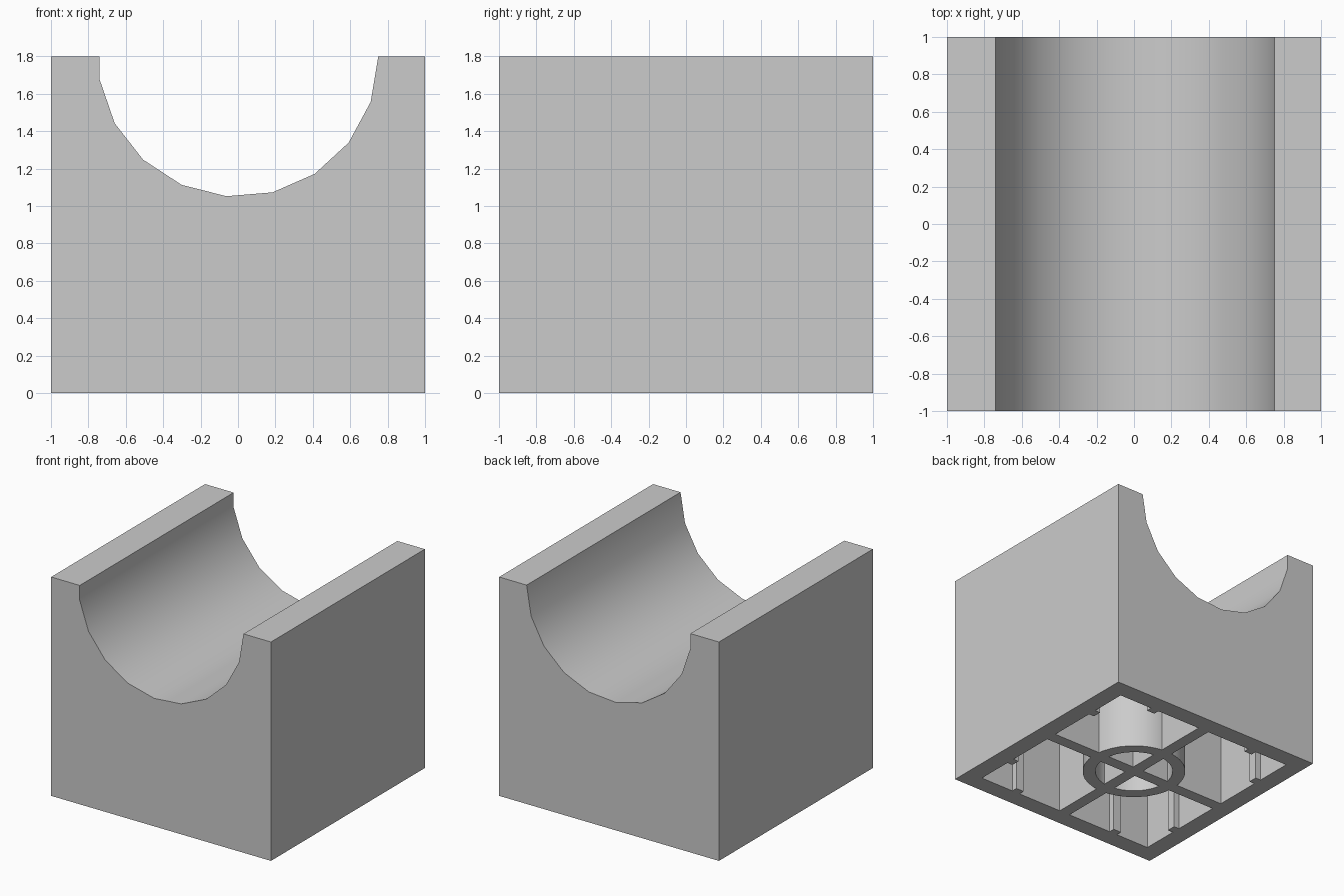
import bpy
import bmesh
from math import cos, sin, tau, radians

WALL = 0.15       # shell thickness
CAVITY = 0.9      # depth of the hollow underside
TOP = 1.8
INNER = 1 - WALL

cube = bpy.data.objects.get("Cube")
if cube:
    bpy.data.objects.remove(cube, do_unlink=True)

grey = bpy.data.materials.new("light_grey")
grey.use_nodes = True
colour = (0.6, 0.6, 0.6, 1)
grey.diffuse_color = colour
grey.node_tree.nodes["Principled BSDF"].inputs["Base Color"].default_value = colour


def finish(name, bm, smooth=False):
    bmesh.ops.recalc_face_normals(bm, faces=bm.faces)
    mesh = bpy.data.meshes.new(name)
    bm.to_mesh(mesh)
    bm.free()
    mesh.materials.append(grey)
    obj = bpy.data.objects.new(name, mesh)
    bpy.context.collection.objects.link(obj)
    if smooth:
        bpy.ops.object.select_all(action="DESELECT")
        obj.select_set(True)
        bpy.context.view_layer.objects.active = obj
        bpy.ops.object.shade_smooth_by_angle(angle=radians(30))
    return obj


def box(name, centre, size):
    bm = bmesh.new()
    bmesh.ops.create_cube(bm, size=1)
    bmesh.ops.scale(bm, verts=bm.verts, vec=size)
    bmesh.ops.translate(bm, verts=bm.verts, vec=centre)
    return finish(name, bm)


# Block with a faceted round channel along its top
SIDES, RADIUS = 19, 0.75
arc = [(RADIUS * cos(tau * i / SIDES), TOP - RADIUS * sin(tau * i / SIDES))
       for i in range(SIDES // 2 + 1)]
profile = [(-1, 0), (1, 0), (1, TOP)] + arc + [(arc[-1][0], TOP), (-1, TOP)]
bm = bmesh.new()
front = bm.faces.new([bm.verts.new((x, -1, z)) for x, z in profile])
ext = bmesh.ops.extrude_face_region(bm, geom=[front])
back = [v for v in ext["geom"] if isinstance(v, bmesh.types.BMVert)]
bmesh.ops.translate(bm, verts=back, vec=(0, 2, 0))
bmesh.ops.recalc_face_normals(bm, faces=bm.faces)

# Hollow underside: inset the base, then push it up
base = next(f for f in bm.faces if all(abs(v.co.z) < 1e-5 for v in f.verts))
bmesh.ops.inset_region(bm, faces=[base], thickness=WALL, use_even_offset=True)
ceiling = bmesh.ops.extrude_discrete_faces(bm, faces=[base])["faces"][0]
bmesh.ops.translate(bm, verts=ceiling.verts, vec=(0, 0, CAVITY))
finish("channel_block", bm, smooth=True)

# Central tube
bm = bmesh.new()
STEPS = 32
rings = []
for radius, z in ((0.405, 0), (0.405, CAVITY), (0.305, CAVITY), (0.305, 0)):
    rings.append([bm.verts.new((radius * cos(tau * i / STEPS),
                                radius * sin(tau * i / STEPS), z))
                  for i in range(STEPS)])
for a, b in zip(rings, rings[1:] + rings[:1]):
    for i in range(STEPS):
        j = (i + 1) % STEPS
        bm.faces.new((a[i], a[j], b[j], b[i]))
finish("centre_tube", bm, smooth=True)

# Crossing webs that divide the hollow in four
WEB = 0.1
box("web_across", (0, 0, CAVITY / 2), (2 * INNER, WEB, CAVITY))
box("web_along", (0, 0, CAVITY / 2), (WEB, 2 * INNER, CAVITY))

# Small grip ribs on the inner walls, two per wall
DEPTH, WIDTH = 0.05, 0.075
offset = INNER - DEPTH / 2
for wall in (-1, 1):
    for side in (-0.5, 0.5):
        box("grip_rib_side", (wall * offset, side, CAVITY / 2),
            (DEPTH, WIDTH, CAVITY))
        box("grip_rib_end", (side, wall * offset, CAVITY / 2),
            (WIDTH, DEPTH, CAVITY))
